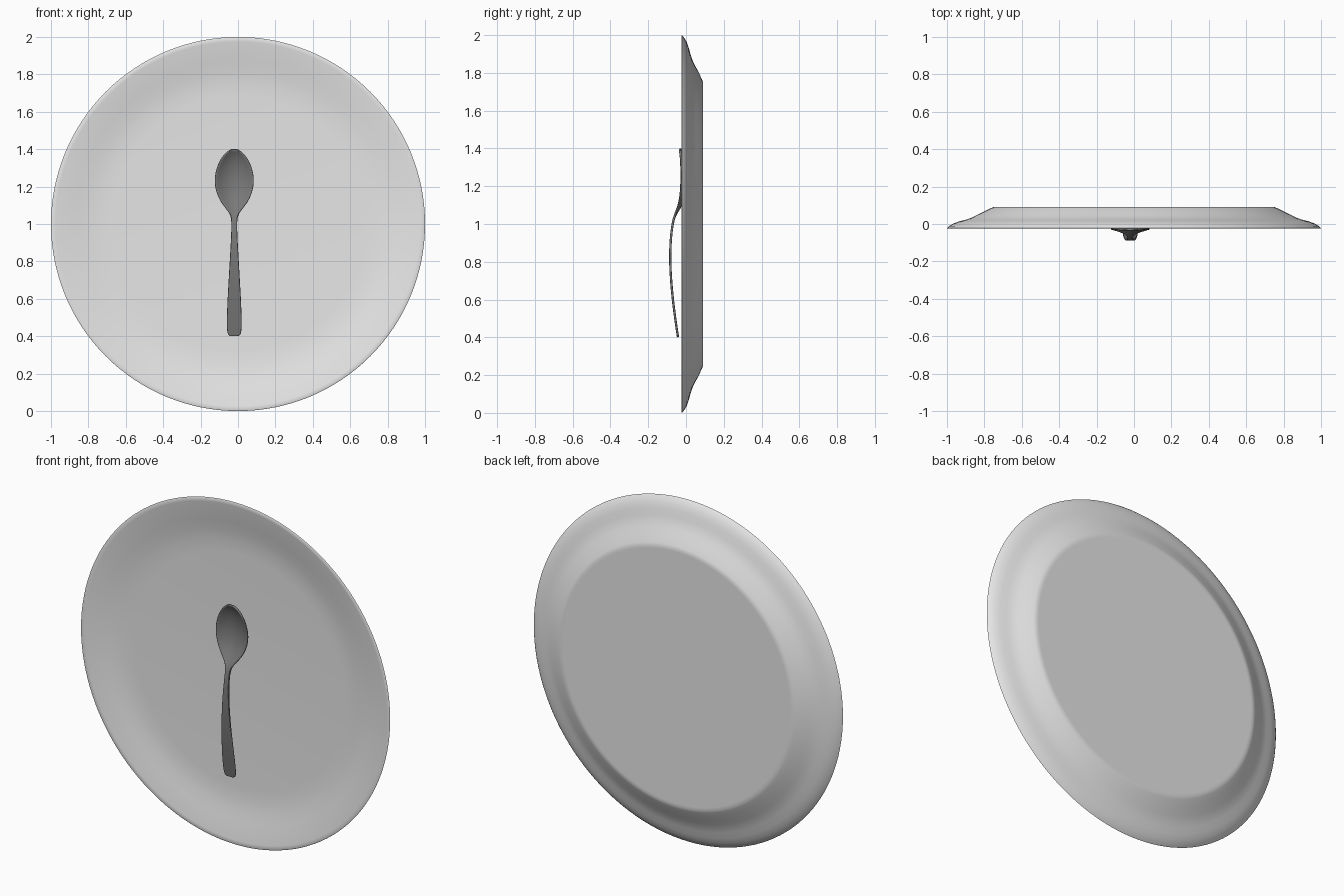
import bpy, bmesh, math
from mathutils import Matrix, Vector

if "Cube" in bpy.data.objects:
    bpy.data.objects.remove(bpy.data.objects["Cube"])


def material(name, rgb):
    m = bpy.data.materials.new(name)
    m.diffuse_color = (*rgb, 1.0)
    m.use_nodes = True
    m.node_tree.nodes["Principled BSDF"].inputs["Base Color"].default_value = m.diffuse_color
    return m


def finish(bm, name, mat, angle):
    bmesh.ops.recalc_face_normals(bm, faces=bm.faces)
    me = bpy.data.meshes.new(name)
    bm.to_mesh(me)
    bm.free()
    ob = bpy.data.objects.new(name, me)
    bpy.context.collection.objects.link(ob)
    me.materials.append(mat)
    bpy.ops.object.select_all(action='DESELECT')
    ob.select_set(True)
    bpy.context.view_layer.objects.active = ob
    bpy.ops.object.shade_smooth_by_angle(angle=math.radians(angle))
    return ob


plate_mat = material("pale_ceramic", (0.8, 0.8, 0.8))
spoon_mat = material("dark_metal", (0.19, 0.19, 0.19))

# Plate: (radius, y) profile turned around the y axis
profile = [(0, .02), (.68, .02), (.75, .017), (.81, .009), (.87, -.003),
           (.93, -.015), (.975, -.022), (.995, -.025), (1.0, -.022),
           (.99, -.012), (.965, .003), (.935, .014), (.90, .023),
           (.87, .033), (.845, .045), (.82, .058), (.79, .073),
           (.765, .085), (.752, .09), (.735, .09), (0, .09)]
centre = Vector((0, 0, 1))
bm = bmesh.new()
vs = [bm.verts.new((r, y, 1)) for r, y in profile]
es = [bm.edges.new(p) for p in zip(vs, vs[1:])]
bmesh.ops.spin(bm, geom=vs + es, cent=centre, axis=(0, 1, 0),
               angle=2 * math.pi, steps=128, use_duplicate=False)
bmesh.ops.remove_doubles(bm, verts=bm.verts, dist=1e-4)
finish(bm, "plate", plate_mat, 60)

# Spoon: cross-sections up the length (z, half width, y, bowl depth)
sections = [(.400, .020, -.042, 0), (.406, .033, -.043, 0), (.43, .040, -.047, 0),
            (.50, .040, -.057, 0), (.60, .036, -.070, 0), (.72, .029, -.081, 0),
            (.84, .022, -.085, 0), (.95, .016, -.079, 0), (1.03, .014, -.066, 0),
            (1.065, .028, -.053, .006), (1.10, .060, -.042, .018),
            (1.15, .091, -.033, .034), (1.22, .109, -.029, .043),
            (1.29, .100, -.029, .040), (1.35, .073, -.031, .026),
            (1.385, .042, -.034, .010), (1.40, .014, -.035, .001)]
across = [-1, -.75, -.4, 0, .4, .75, 1]
bm = bmesh.new()
rows = [[bm.verts.new((-.02 + w * u, y + d * (1 - u * u), z)) for u in across]
        for z, w, y, d in sections]
for a, b in zip(rows, rows[1:]):
    for i in range(len(across) - 1):
        bm.faces.new((a[i], a[i + 1], b[i + 1], b[i]))
spoon = finish(bm, "spoon", spoon_mat, 180)
solid = spoon.modifiers.new("thickness", 'SOLIDIFY')
solid.thickness = .012
solid.offset = 0
sub = spoon.modifiers.new("smooth", 'SUBSURF')
sub.levels = sub.render_levels = 2
